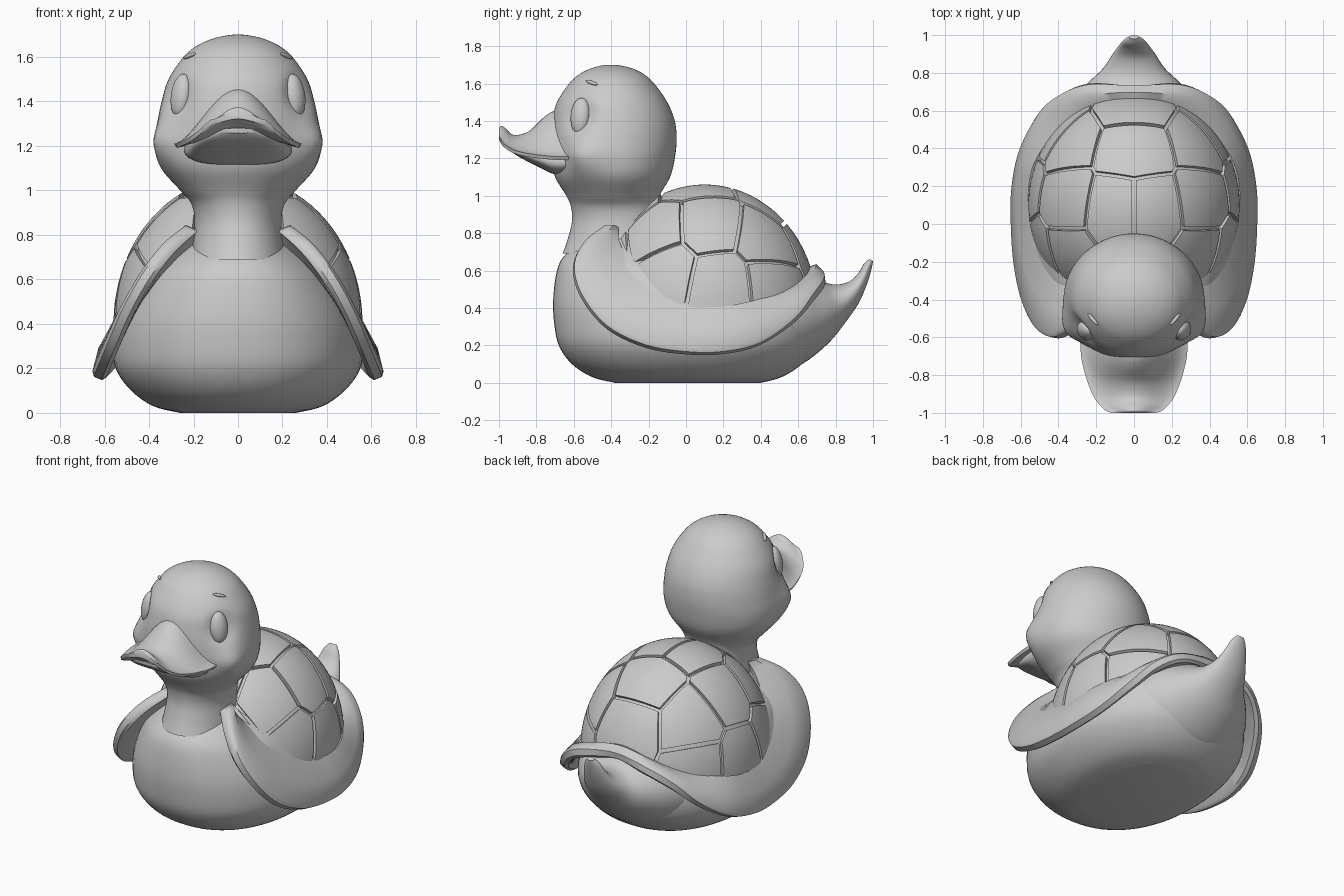
import bpy, bmesh
from math import sin, cos, pi, exp, copysign
from mathutils import Vector, Matrix

cube = bpy.data.objects.get("Cube")
if cube:
    bpy.data.objects.remove(cube)

GREY = (0.6, 0.6, 0.6, 1)
mat = bpy.data.materials.new("plain_grey")
mat.use_nodes = True
mat.diffuse_color = GREY
mat.node_tree.nodes["Principled BSDF"].inputs["Base Color"].default_value = GREY


def finish(bm, name, angle=40):
    bmesh.ops.recalc_face_normals(bm, faces=bm.faces)
    mesh = bpy.data.meshes.new(name)
    bm.to_mesh(mesh)
    bm.free()
    mesh.materials.append(mat)
    ob = bpy.data.objects.new(name, mesh)
    bpy.context.collection.objects.link(ob)
    bpy.ops.object.select_all(action='DESELECT')
    ob.select_set(True)
    bpy.context.view_layer.objects.active = ob
    bpy.ops.object.shade_smooth_by_angle(angle=angle * pi / 180)


def spline(rows, n):
    """Catmull-Rom rows, n steps between each pair."""
    rows = [Vector(r) for r in rows]
    out = []
    for i in range(len(rows) - 1):
        b, c = rows[i], rows[i + 1]
        a = rows[i - 1] if i else b
        d = rows[i + 2] if i + 2 < len(rows) else c
        for k in range(n):
            t = k / n
            out.append(b + (c - a) * (t / 2) + (a - 2.5 * b + 2 * c - d / 2) * t * t
                       + (1.5 * (b - c) + (d - a) / 2) * t ** 3)
    return out + [rows[-1]]


def skin(name, rings, angle=40):
    """Closed surface through closed rings, capped at both ends."""
    bm = bmesh.new()
    vs = [[bm.verts.new(p) for p in r] for r in rings]
    n = len(vs[0])
    for r, s in zip(vs, vs[1:]):
        for i in range(n):
            j = (i + 1) % n
            bm.faces.new((r[i], r[j], s[j], s[i]))
    bm.faces.new(vs[0])
    bm.faces.new(vs[-1])
    finish(bm, name, angle)


def oval(c, a, b, power=2, n=64):
    pts = []
    for i in range(n):
        t = 2 * pi * i / n
        u, v = cos(t), sin(t)
        pts.append(Vector(c) + Vector(a) * copysign(abs(u) ** (2 / power), u)
                   + Vector(b) * copysign(abs(v) ** (2 / power), v))
    return pts


def stack(rows, steps, power=2):
    """Horizontal ovals from rows of height, front, back, half width."""
    return [oval((0, (f + b) / 2, z), (w, 0, 0), (0, (b - f) / 2, 0), power)
            for z, f, b, w in spline(rows, steps)]


# Body
skin("body", stack([
    (0, -.38, .40, .26), (.03, -.50, .51, .38), (.1, -.61, .62, .48), (.2, -.68, .70, .55),
    (.32, -.705, .73, .56), (.45, -.71, .72, .53), (.6, -.69, .66, .45),
    (.68, -.65, .60, .37), (.74, -.57, .53, .3), (.8, -.45, .45, .22)], 5, 2.2))

# Tail: lower edge, upper edge and half width along its length
tail = [(.45, .04, .45, .62, .44), (.62, .10, .60, .62, .36), (.76, .21, .72, .55, .25),
        (.85, .32, .79, .525, .165), (.92, .42, .87, .54, .115), (.965, .52, .92, .585, .08),
        (.99, .6, .95, .635, .055), (1, .65, .98, .662, .025)]
skin("tail", [oval((0, (a + c) / 2, (b + d) / 2), (w, 0, 0), (0, (c - a) / 2, (d - b) / 2), 2, 40)
              for a, b, c, d, w in spline(tail, 4)])

# Neck and head, with swollen cheeks and shallow eye sockets
head = stack([
    (.69, -.66, -.1, .215), (.76, -.635, -.1, .205), (.86, -.61, -.12, .195),
    (.94, -.615, -.14, .21), (1.0, -.64, -.14, .26), (1.1, -.70, -.085, .345),
    (1.2, -.72, -.06, .37), (1.3, -.725, -.05, .362), (1.4, -.715, -.06, .343),
    (1.5, -.69, -.10, .312), (1.6, -.625, -.17, .245), (1.65, -.57, -.225, .185),
    (1.68, -.51, -.285, .12), (1.695, -.457, -.343, .06), (1.7, -.42, -.38, .02)], 6)
for ring in head:
    for p in ring:
        for s in (-1, 1):
            out = Vector((.8 * s, -.6, 0))
            cheek = (p - Vector((.33 * s, -.54, 1.22))).length
            socket = (p - Vector((.285 * s, -.57, 1.43))).length
            p += out * (.045 * exp(-(cheek / .1) ** 2) - .022 * exp(-(socket / .09) ** 4))
skin("head", head)

# Upper bill: rounded arch sections of y, half width, edge height, crest height
upper = [(-.62, .285, 1.21, 1.46), (-.70, .28, 1.21, 1.455), (-.76, .268, 1.215, 1.42),
         (-.84, .245, 1.225, 1.345), (-.92, .21, 1.245, 1.325), (-.97, .17, 1.275, 1.365),
         (-.99, .145, 1.30, 1.373), (-1, .12, 1.318, 1.36)]
rings = []
for y, w, edge, crest in spline(upper, 4):
    ts = [-1 + i / 12 for i in range(25)]
    bell = [((1 + cos(pi * t)) / 2) ** .8 for t in ts]
    top = [Vector((w * t, y, edge + (crest - edge) * b)) for t, b in zip(ts, bell)]
    under = [Vector((w * t * .97, y, edge - .018 + (crest - edge) * .5 * b))
             for t, b in zip(ts, bell)]
    rings.append(top + under[::-1])
skin("upper_bill", rings, 50)

# Lower bill
lower = [(-.60, .245, 1.25, 1.12), (-.70, .235, 1.25, 1.115), (-.78, .215, 1.25, 1.15),
         (-.86, .18, 1.255, 1.19), (-.92, .13, 1.262, 1.225), (-.955, .07, 1.28, 1.258)]
skin("lower_bill", [oval((0, y, (t + b) / 2), (w, 0, 0), (0, 0, (t - b) / 2), 2.6, 40)
                    for y, w, t, b in spline(lower, 4)])


def ball(name, place, size, turn):
    bm = bmesh.new()
    bmesh.ops.create_uvsphere(bm, u_segments=24, v_segments=16, radius=1)
    bm.transform(Matrix.Translation(place) @ turn @ Matrix.Diagonal((*size, 1)))
    finish(bm, name)


# Eyes and brows
for side, s in (("left", 1), ("right", -1)):
    turn = Matrix.Rotation(-.55 * s, 4, 'Z') @ Matrix.Rotation(-.15 * s, 4, 'Y')
    ball(side + "_eye", (.256 * s, -.565, 1.425), (.042, .055, .1), turn)
    along = Vector((-.07 * s, -.08, .03)).to_track_quat('X', 'Z').to_matrix().to_4x4()
    ball(side + "_brow", (.218 * s, -.505, 1.605), (.042, .01, .01), along)

# Shell dome, sitting under the raised plates
dome = Matrix.Translation((0, .1, .4)) @ Matrix.Diagonal((.56, .6, .66, 1))


def cut(bm, normal, gap):
    bmesh.ops.bisect_plane(bm, geom=bm.verts[:] + bm.edges[:] + bm.faces[:], dist=1e-5,
                           plane_co=-normal * gap, plane_no=normal, clear_outer=True)


def hemisphere():
    bm = bmesh.new()
    bmesh.ops.create_icosphere(bm, subdivisions=5, radius=1)
    cut(bm, Vector((0, 0, -1)), 0)
    return bm


bm = hemisphere()
bm.transform(dome @ Matrix.Scale(.96, 4))
finish(bm, "shell_core")

# Shell plates: each is the region nearest its own centre, with a gap round it
half = [(.06, .07, 1.05), (.36, -.18, .80), (.40, .14, .86), (.36, .42, .76),
        (.49, -.14, .58), (.55, .2, .51), (.44, .48, .53), (.24, -.4, .6)]
centres = [(0, .41, .965), (0, .62, .72), (0, -.3, .89)]
centres += [(x * s, y, z) for x, y, z in half for s in (1, -1)]
seeds = [(dome.inverted() @ Vector(c)).normalized() for c in centres]
for i, a in enumerate(seeds):
    bm = hemisphere()
    for b in seeds:
        if b is not a:
            cut(bm, (b - a).normalized(), .018)
    rim = [e for e in bm.edges if e.is_boundary]
    skirt = bmesh.ops.extrude_edge_only(bm, edges=rim)["geom"]
    for v in skirt:
        if isinstance(v, bmesh.types.BMVert):
            v.co *= .95
    bm.transform(dome)
    finish(bm, "shell_plate_%d" % (i + 1))

# Shell skirt: a flared band from the front lobes, down the sides and over the tail
inner = [(.2, -.36, .83), (.25, -.36, .77), (.31, -.33, .70), (.40, -.27, .61),
         (.47, -.19, .53), (.52, -.08, .46), (.55, .05, .415), (.56, .17, .405),
         (.53, .32, .43), (.43, .47, .47), (.31, .57, .52), (.17, .635, .575), (0, .655, .62)]
outer = [(.24, -.43, .845), (.34, -.54, .76), (.44, -.595, .63), (.53, -.55, .47),
         (.60, -.42, .31), (.642, -.22, .21), (.657, 0, .172), (.652, .2, .172),
         (.61, .4, .22), (.52, .58, .35), (.41, .675, .48), (.25, .735, .57), (0, .735, .61)]
flip = Vector((-1, 1, 1))


def whole(pts):
    return spline(pts + [tuple(Vector(p) * flip) for p in pts[-2::-1]], 5)


ins, outs = whole(inner), whole(outer)
rings = []
for k, (a, b) in enumerate(zip(ins, outs)):
    i, j = max(k - 1, 0), min(k + 1, len(ins) - 1)
    along = (ins[j] + outs[j] - ins[i] - outs[i]).normalized()
    across = (b - a).normalized()
    n = across.cross(along).normalized()
    rings.append([a, (a + b) / 2 + n * .02, b - across * .02 + n * .004, b - n * .012,
                  b - n * .05, b - across * .02 - n * .065, (a + b) / 2 - n * .05, a - n * .06])
skin("shell_skirt", rings, 45)
